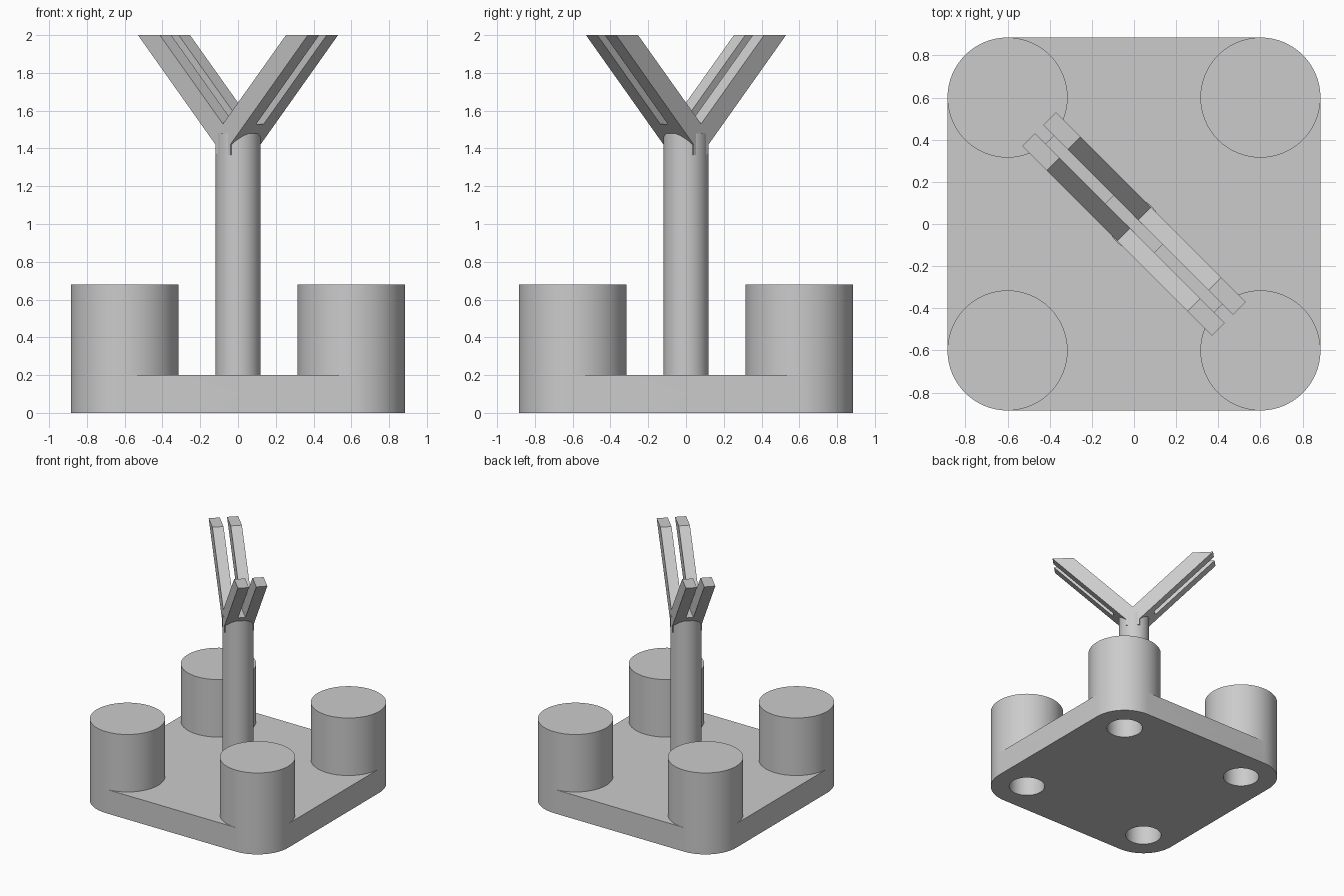
import bpy, bmesh, math
from mathutils import Matrix, Vector

cube = bpy.data.objects.get("Cube")
if cube:
    bpy.data.objects.remove(cube, do_unlink=True)

GREY = (0.6, 0.6, 0.6, 1)
grey = bpy.data.materials.new("plain grey")
grey.use_nodes = True
grey.diffuse_color = GREY
grey.node_tree.nodes["Principled BSDF"].inputs["Base Color"].default_value = GREY

SEG = 64          # sides of each round pedestal
QUARTER = SEG // 4
CORNER, RADIUS = 0.6, 0.285
BASE_TOP, PEDESTAL_TOP = 0.2, 0.68
HOLE_RADIUS, HOLE_DEPTH = 0.14, 0.48
POST_RADIUS, POST_TOP = 0.119, 1.48
FORK_HALF, SLOT_HALF, SLOT_FLOOR = 0.113, 0.028, 1.53


def finish(name, bm):
    bmesh.ops.remove_doubles(bm, verts=bm.verts, dist=1e-5)
    bmesh.ops.recalc_face_normals(bm, faces=bm.faces)
    mesh = bpy.data.meshes.new(name)
    bm.to_mesh(mesh)
    bm.free()
    mesh.materials.append(grey)
    obj = bpy.data.objects.new(name, mesh)
    bpy.context.collection.objects.link(obj)
    return obj


def activate(obj):
    bpy.ops.object.select_all(action='DESELECT')
    obj.select_set(True)
    bpy.context.view_layer.objects.active = obj


def smooth(obj):
    activate(obj)
    bpy.ops.object.shade_smooth_by_angle(angle=math.radians(30))


def cylinder(bm, x, y, radius, z0, z1, seg=SEG):
    bmesh.ops.create_cone(bm, cap_ends=True, segments=seg, radius1=radius, radius2=radius,
                          depth=z1 - z0, matrix=Matrix.Translation((x, y, (z0 + z1) / 2)))


def cut(obj, cutter):
    cutter.hide_render = True
    mod = obj.modifiers.new("cut", 'BOOLEAN')
    mod.operation, mod.solver, mod.object = 'DIFFERENCE', 'EXACT', cutter
    activate(obj)
    bpy.ops.object.modifier_apply(modifier=mod.name)
    bpy.data.objects.remove(cutter, do_unlink=True)


def face(bm, points, z):
    bm.faces.new([bm.verts.new((p.x, p.y, z)) for p in points])


def wall(bm, points, z0, z1):
    for a, b in zip(points, points[1:]):
        bm.faces.new([bm.verts.new((p.x, p.y, z))
                      for p, z in ((a, z0), (b, z0), (b, z1), (a, z1))])


# Rounded square base with four pedestals flush with its corners
bm = bmesh.new()
outline, deck = [], []
corners = []
for q in range(4):
    turn = math.pi / 2 * q
    diagonal = turn + math.pi / 4
    centre = CORNER * math.sqrt(2) * Vector((math.cos(diagonal), math.sin(diagonal)))
    ring = [centre + RADIUS * Vector((math.cos(turn + math.tau * i / SEG),
                                      math.sin(turn + math.tau * i / SEG)))
            for i in range(SEG)]
    corners.append(centre)
    outline += ring[:QUARTER + 1]
    deck += [ring[0]] + ring[:QUARTER - 1:-1]
    wall(bm, ring + ring[:1], BASE_TOP, PEDESTAL_TOP)
    face(bm, ring, PEDESTAL_TOP)
wall(bm, outline + outline[:1], 0, BASE_TOP)
face(bm, outline, 0)
face(bm, deck, BASE_TOP)
base = finish("base_with_pedestals", bm)

# Blind holes under the pedestals
bm = bmesh.new()
for c in corners:
    cylinder(bm, c.x, c.y, HOLE_RADIUS, -0.1, HOLE_DEPTH, 48)
cut(base, finish("hole_cutter", bm))
smooth(base)

# Central post
bm = bmesh.new()
cylinder(bm, 0, 0, POST_RADIUS, BASE_TOP, POST_TOP)
smooth(finish("post", bm))

# V-shaped fork set along the diagonal, split by a slot above its root
half = [(0.055, 1.364), (0.055, 1.42), (0.636, 2), (0.472, 2)]
profile = half + [(0, SLOT_FLOOR)] + [(-u, z) for u, z in reversed(half)]
diagonal_turn = Matrix.Rotation(-math.pi / 4, 4, 'Z')
bm = bmesh.new()
side = bm.faces.new([bm.verts.new((u, -FORK_HALF, z)) for u, z in profile])
extruded = bmesh.ops.extrude_face_region(bm, geom=[side])["geom"]
bmesh.ops.translate(bm, vec=(0, 2 * FORK_HALF, 0),
                    verts=[g for g in extruded if isinstance(g, bmesh.types.BMVert)])
fork = finish("fork", bm)

bm = bmesh.new()
bmesh.ops.create_cube(bm, size=1, matrix=Matrix.Translation((0, 0, SLOT_FLOOR + 0.5))
                      @ Matrix.Diagonal((2, 2 * SLOT_HALF, 1, 1)))
cut(fork, finish("slot_cutter", bm))
fork.data.transform(diagonal_turn)
